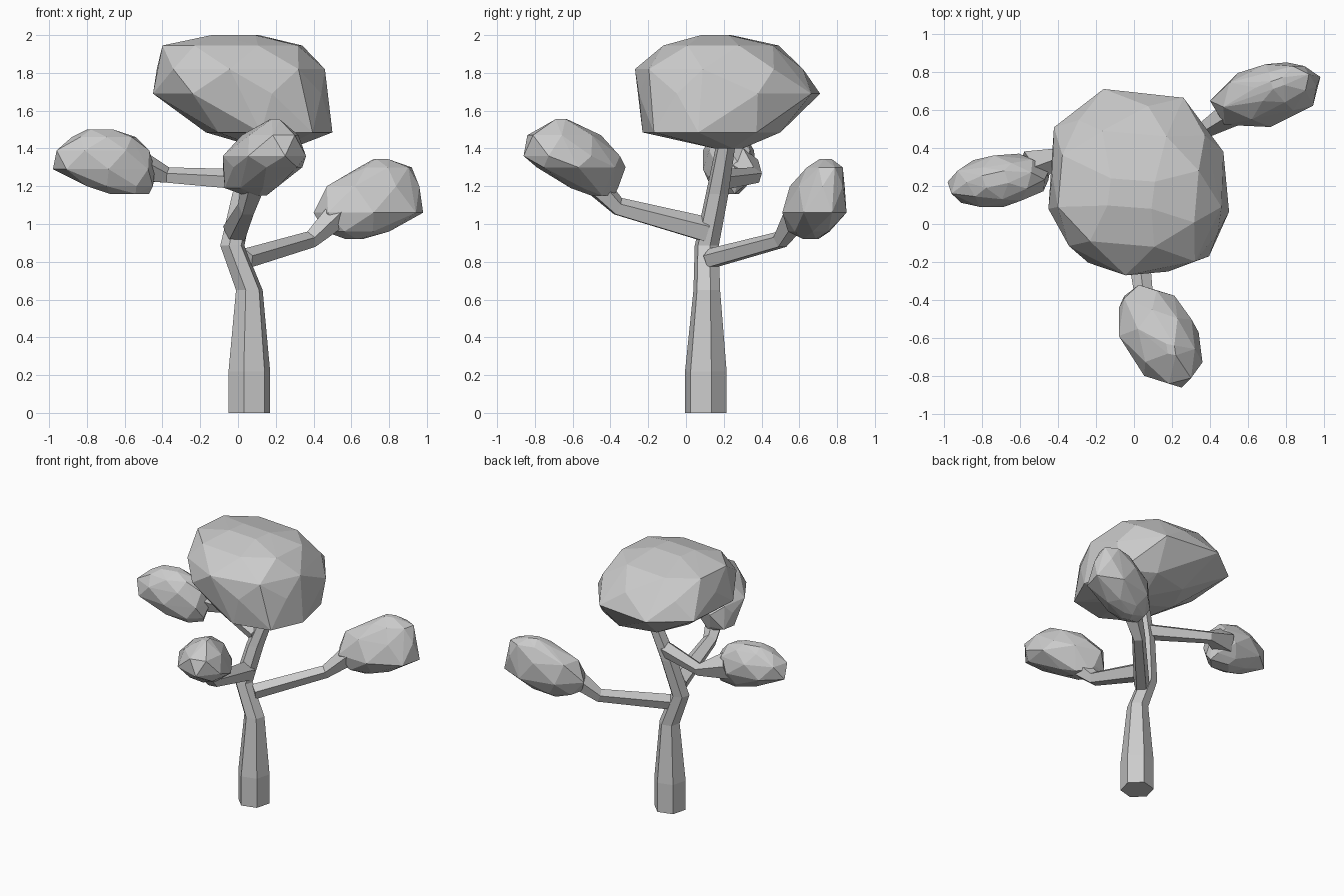
import bpy, bmesh
from math import cos, sin, pi, radians, copysign
from mathutils import Vector

if "Cube" in bpy.data.objects:
    bpy.data.objects.remove(bpy.data.objects["Cube"])


def finish(bm, name):
    bmesh.ops.recalc_face_normals(bm, faces=bm.faces)
    mesh = bpy.data.meshes.new(name)
    bm.to_mesh(mesh)
    bm.free()
    obj = bpy.data.objects.new(name, mesh)
    bpy.context.collection.objects.link(obj)
    return obj


def tube(name, path, sides, spin=0, level=False):
    """Loft a polygon along (x, y, z, radius) points, with capped ends."""
    bm = bmesh.new()
    pts = [Vector(p[:3]) for p in path]
    rings = []
    for i, p in enumerate(pts):
        t = pts[min(i + 1, len(pts) - 1)] - pts[max(i - 1, 0)]
        if level:
            a, b = Vector((1, 0, 0)), Vector((0, 1, 0))
        else:
            a = t.cross(Vector((0, 0, 1))).normalized()
            b = a.cross(t).normalized()
        ring = []
        for k in range(sides):
            ang = radians(spin) + 2 * pi * k / sides
            ring.append(bm.verts.new(p + path[i][3] * (a * cos(ang) + b * sin(ang))))
        rings.append(ring)
    for r, s in zip(rings, rings[1:]):
        for k in range(sides):
            n = (k + 1) % sides
            bm.faces.new((r[k], r[n], s[n], s[k]))
    bm.faces.new(rings[0])
    bm.faces.new(rings[-1])
    return finish(bm, name)


def fit(values, lo, hi, power):
    values = [copysign(abs(v) ** power, v) for v in values]
    a, b = min(values), max(values)
    return [lo + (v - a) / (b - a) * (hi - lo) for v in values]


def foliage(name, levels, skew=0.0, sides=7, power=1.0):
    """Faceted hull over staggered rings: (z, x min, x max, y min, y max)."""
    bm = bmesh.new()
    for i, (z, x0, x1, y0, y1) in enumerate(levels):
        n = sides if 0 < i < len(levels) - 1 else 4
        angs = [2 * pi * k / n + 0.3 + i * pi / sides for k in range(n)]
        xs = fit([cos(a) for a in angs], x0, x1, power)
        ys = fit([sin(a + skew) for a in angs], y0, y1, power)
        for k in range(n):
            bm.verts.new((xs[k], ys[k], z))
    bmesh.ops.convex_hull(bm, input=bm.verts)
    loose = [v for v in bm.verts if not v.link_faces]
    bmesh.ops.delete(bm, geom=loose, context='VERTS')
    return finish(bm, name)


# Crooked six-sided trunk
tube("trunk", [(0.06, 0.105, 0, 0.114), (0.06, 0.105, 0.22, 0.114),
               (0.06, 0.11, 0.65, 0.073), (-0.03, 0.11, 0.885, 0.066),
               (0.03, 0.165, 1.16, 0.062), (0.14, 0.225, 1.5, 0.05)],
     6, spin=15, level=True)

# Branches, flaring slightly into the leaf clumps
tube("right_branch", [(0.04, 0.13, 0.815, 0.056), (0.38, 0.50, 0.915, 0.048),
                      (0.58, 0.62, 1.10, 0.085)], 5, spin=18)
tube("front_branch", [(-0.01, 0.11, 0.965, 0.072), (0.05, -0.36, 1.09, 0.052),
                      (0.09, -0.50, 1.23, 0.07)], 5, spin=18)
tube("left_branch", [(0.05, 0.17, 1.23, 0.06), (-0.37, 0.36, 1.255, 0.045),
                     (-0.55, 0.29, 1.31, 0.10)], 5, spin=18)

# Large crown
foliage("crown_foliage", [(1.40, 0.12, 0.28, 0.15, 0.3),
                          (1.485, -0.17, 0.50, -0.23, 0.50),
                          (1.69, -0.45, 0.47, -0.25, 0.71),
                          (1.82, -0.43, 0.46, -0.27, 0.62),
                          (1.945, -0.40, 0.34, -0.12, 0.49),
                          (2.00, -0.14, 0.11, 0.08, 0.24)],
        skew=-0.05, sides=8, power=0.85)

# Small leaf clumps at the branch ends
foliage("right_foliage", [(0.92, 0.57, 0.66, 0.62, 0.70),
                          (0.96, 0.46, 0.80, 0.54, 0.76),
                          (1.06, 0.40, 0.98, 0.51, 0.85),
                          (1.20, 0.47, 0.96, 0.55, 0.84),
                          (1.30, 0.64, 0.92, 0.64, 0.83),
                          (1.345, 0.72, 0.79, 0.71, 0.77)], skew=0.3)
foliage("front_foliage", [(1.15, 0.04, 0.15, -0.50, -0.38),
                          (1.19, -0.07, 0.20, -0.61, -0.36),
                          (1.30, -0.08, 0.34, -0.79, -0.32),
                          (1.36, -0.08, 0.36, -0.86, -0.35),
                          (1.47, 0.02, 0.32, -0.84, -0.45),
                          (1.555, 0.17, 0.22, -0.69, -0.63)], skew=-0.35)
foliage("left_foliage", [(1.16, -0.68, -0.47, 0.18, 0.28),
                         (1.20, -0.80, -0.45, 0.13, 0.32),
                         (1.29, -0.98, -0.44, 0.09, 0.37),
                         (1.39, -0.96, -0.47, 0.09, 0.36),
                         (1.46, -0.88, -0.54, 0.13, 0.32),
                         (1.50, -0.80, -0.66, 0.19, 0.28)], skew=0.2)
